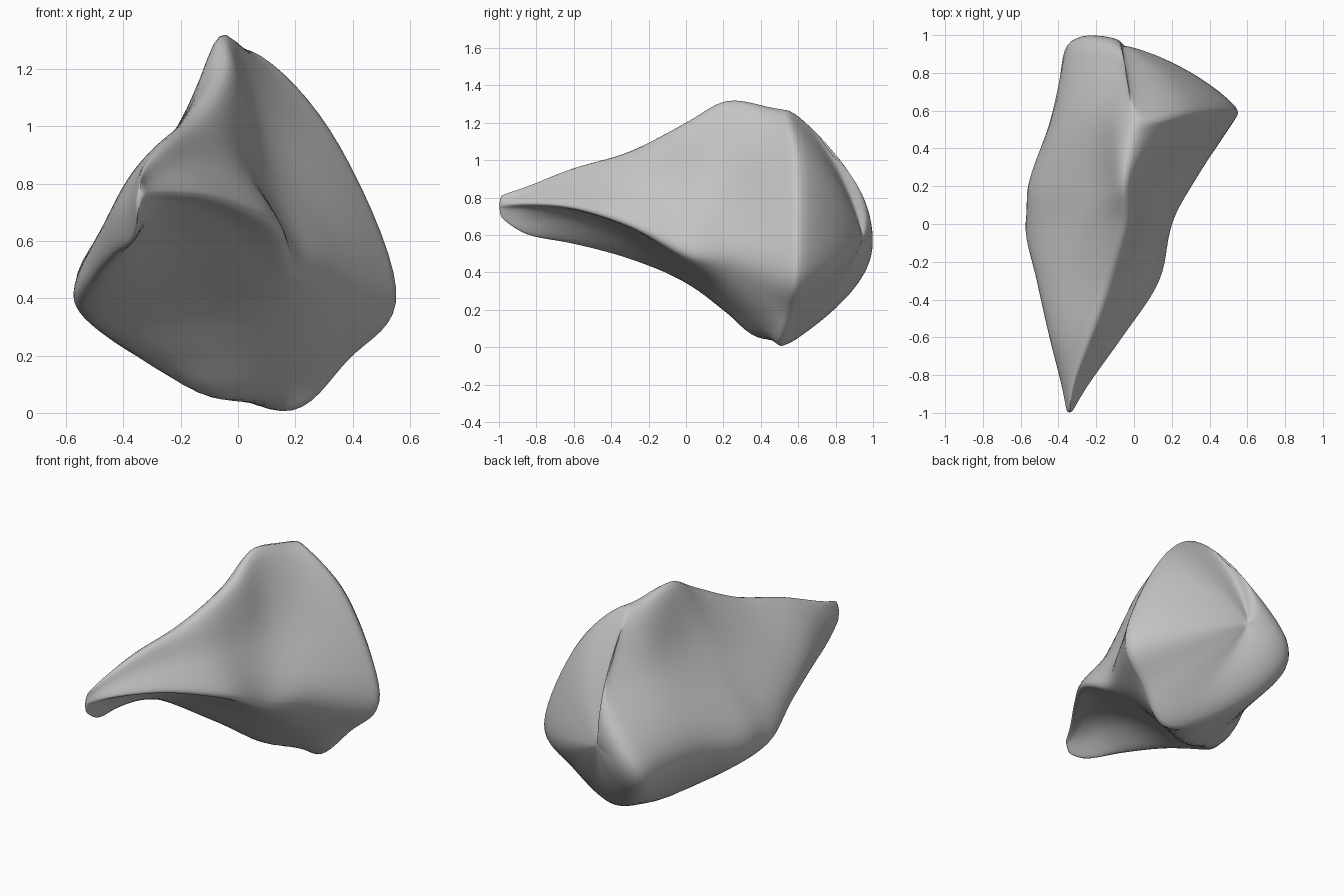
import bpy
import bmesh
from mathutils import Vector

default_cube = bpy.data.objects.get("Cube")
if default_cube:
    bpy.data.objects.remove(default_cube, do_unlink=True)

AROUND = 8   # steps between neighbouring rails of a section
ALONG = 7    # steps between neighbouring sections
DOME = 12    # rings on the domed end


def spline(a, b, c, d, t):
    """Smooth curve from b to c that passes through its control points."""
    return 0.5 * (2 * b + (c - a) * t + (2 * a - 5 * b + 4 * c - d) * t ** 2
                  + (3 * b - a - 3 * c + d) * t ** 3)


def section(y, *outline):
    """Upright cross-section at depth y, given as (x, z) rail points."""
    return [Vector((x, y, z)) for x, z in outline]


def smooth_ring(points):
    """Round a closed section into a fine ring."""
    n = len(points)
    return [spline(points[i - 1], points[i], points[(i + 1) % n], points[(i + 2) % n], s / AROUND)
            for i in range(n) for s in range(AROUND)]


def loft(rings):
    """Fill in smooth rings between the given ones."""
    result = []
    last = len(rings) - 1
    for i in range(last):
        quad = (rings[max(i - 1, 0)], rings[i], rings[i + 1], rings[min(i + 2, last)])
        for s in range(ALONG):
            result.append([spline(*p, s / ALONG) for p in zip(*quad)])
    return result + [rings[last]]


def dome(rim, centre, bulge):
    """Rings shrinking from the rim to the top of a shallow cap."""
    rings = []
    for k in range(1, DOME):
        r = 1 - k / DOME
        rings.append([centre + (p - centre) * r + bulge * (1 - r * r) ** 0.8 for p in rim])
    return rings


# Rails run: top, right slope, right edge, under right, under, lower left, left, upper left
tip = section(-1, (-.34, .81), (-.335, .79), (-.33, .76), (-.335, .74),
              (-.34, .72), (-.35, .7), (-.355, .74), (-.35, .78))
beak = section(-.85, (-.325, .86), (-.29, .82), (-.24, .77), (-.285, .74),
               (-.32, .69), (-.365, .6), (-.385, .7), (-.36, .8))
neck = section(-.6, (-.24, .96), (-.17, .87), (-.06, .75), (-.17, .73),
               (-.28, .68), (-.42, .55), (-.445, .68), (-.37, .84))
waist = section(-.3, (-.14, 1.05), (-.02, .88), (.14, .66), (-.02, .64),
                (-.24, .59), (-.48, .47), (-.5, .6), (-.33, .85))
body = section(0, (-.05, 1.21), (.06, .87), (.2, .54), (.12, .45),
               (-.15, .41), (-.535, .345), (-.545, .52), (-.31, .84))
shoulder = section(.22, (-.05, 1.33), (.12, .9), (.31, .56), (.26, .38),
                   (.05, .25), (-.33, .19), (-.565, .47), (-.21, .96))
collar = [Vector(p) for p in ((-.01, .45, 1.29), (.26, .45, .94), (.48, .47, .47), (.36, .44, .24),
                              (.13, .42, .07), (-.16, .42, .08), (-.45, .55, .49), (-.18, .58, .96))]
rim = [Vector(p) for p in ((.02, .56, 1.27), (.33, .6, 1), (.57, .6, .42), (.39, .56, .18),
                           (.16, .51, -.01), (-.25, .82, .24), (-.37, .92, .52), (-.06, .85, .93))]

# Body lofted through the sections and closed by the domed end
rings = loft([smooth_ring(s) for s in (tip, beak, neck, waist, body, shoulder, collar, rim)])
centre = Vector((0, .73, .58))
bulge = Vector((-.06, .22, 0))
rings += dome(rings[-1], centre, bulge)

bm = bmesh.new()
loops = [[bm.verts.new(p) for p in ring] for ring in rings]
count = len(loops[0])
for a, b in zip(loops, loops[1:]):
    for i in range(count):
        j = (i + 1) % count
        bm.faces.new((a[i], a[j], b[j], b[i]))
tip_point = bm.verts.new(sum(rings[0], Vector()) / count)
dome_point = bm.verts.new(centre + bulge)
for end, ring in ((tip_point, loops[0]), (dome_point, loops[-1])):
    for i in range(count):
        bm.faces.new((end, ring[i], ring[(i + 1) % count]))

# Soften the rim and the ridges a little
for _ in range(4):
    bmesh.ops.smooth_vert(bm, verts=bm.verts, factor=0.5, use_axis_x=True,
                          use_axis_y=True, use_axis_z=True)
bmesh.ops.recalc_face_normals(bm, faces=bm.faces)

mesh = bpy.data.meshes.new("bone_fragment")
bm.to_mesh(mesh)
bm.free()
bone = bpy.data.objects.new("bone_fragment", mesh)
bpy.context.collection.objects.link(bone)

# Plain grey surface
grey = bpy.data.materials.new("plain_grey")
grey.use_nodes = True
colour = (.55, .55, .55, 1)
grey.diffuse_color = colour
grey.node_tree.nodes["Principled BSDF"].inputs["Base Color"].default_value = colour
mesh.materials.append(grey)

bpy.ops.object.select_all(action='DESELECT')
bone.select_set(True)
bpy.context.view_layer.objects.active = bone
bpy.ops.object.shade_smooth()
